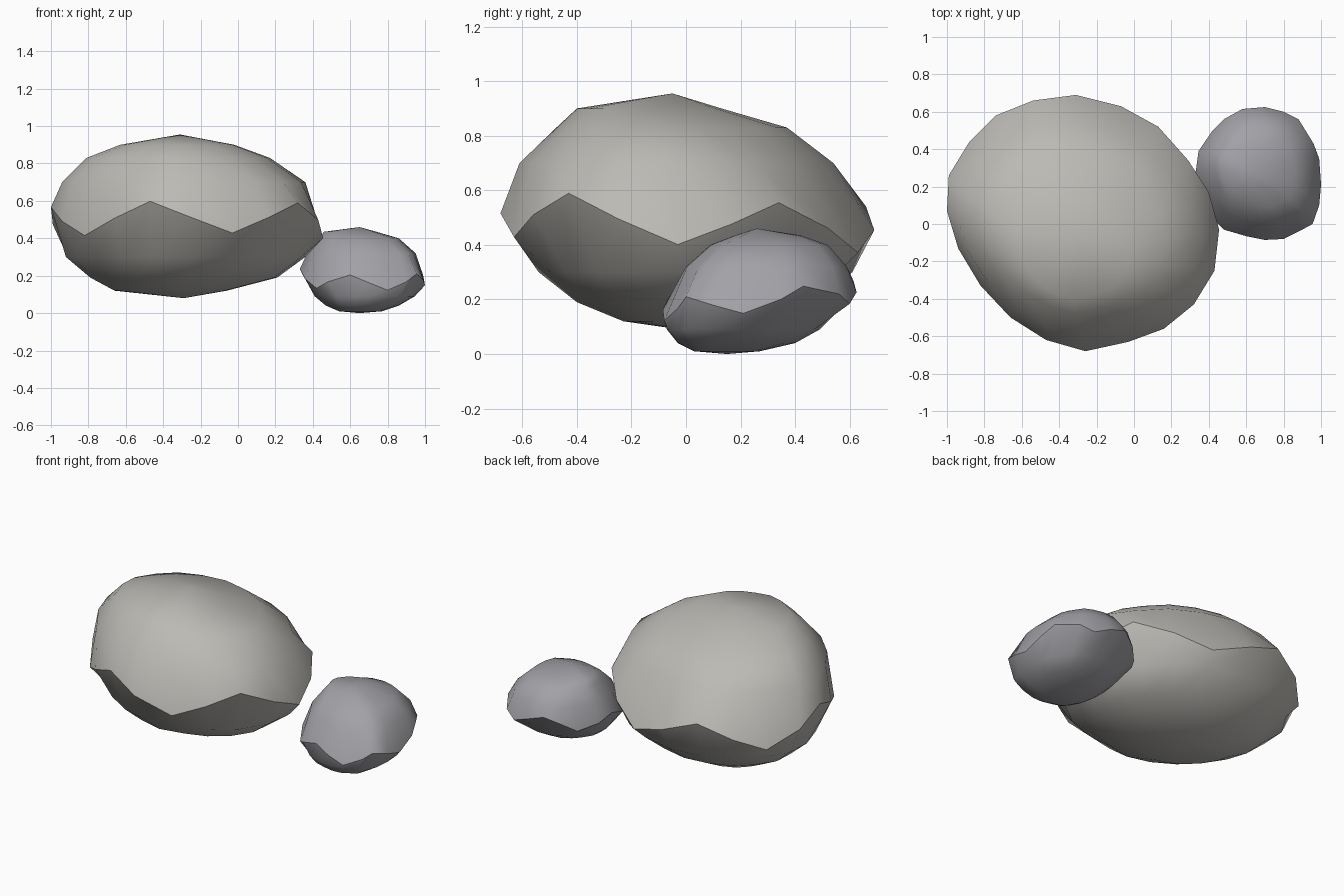
import bpy, bmesh
from math import cos, pi

if "Cube" in bpy.data.objects:
    bpy.data.objects.remove(bpy.data.objects["Cube"])


def boulder(name, outline, belt, upper, lower, top, bottom, colour):
    """Loft from a zigzag belt to both poles; upper/lower rings are (z, x0, x1, y0, y1)."""
    xs, ys = [p[0] for p in outline], [p[1] for p in outline]
    cx, cy = (min(xs) + max(xs)) / 2, (min(ys) + max(ys)) / 2
    hx, hy = (max(xs) - min(xs)) / 2, (max(ys) - min(ys)) / 2
    n = len(outline)
    base, tilt, zig = belt
    bm = bmesh.new()

    # widest line of the stone, rising and falling five times
    middle = [bm.verts.new((x, y, base + tilt * y + zig * cos(i * pi / 2)))
              for i, (x, y) in enumerate(outline)]

    def cap(rings, pole):
        previous = middle
        for z, x0, x1, y0, y1 in rings:
            ring = [bm.verts.new(((x0 + x1) / 2 + (x - cx) / hx * (x1 - x0) / 2,
                                  (y0 + y1) / 2 + (y - cy) / hy * (y1 - y0) / 2, z))
                    for x, y in outline]
            for i in range(n):
                j = (i + 1) % n
                bm.faces.new((previous[i], previous[j], ring[j], ring[i]))
            previous = ring
        tip = bm.verts.new(pole)
        for i in range(n):
            bm.faces.new((previous[i], previous[(i + 1) % n], tip))

    cap(upper, top)
    cap(lower, bottom)
    bmesh.ops.recalc_face_normals(bm, faces=bm.faces)
    for f in bm.faces:
        f.smooth = True
    # crisp crease along the zigzag
    for i in range(n):
        bm.edges.get((middle[i], middle[(i + 1) % n])).smooth = False

    mesh = bpy.data.meshes.new(name)
    bm.to_mesh(mesh)
    bm.free()
    mat = bpy.data.materials.new(name + "_stone")
    mat.diffuse_color = (*colour, 1)
    mat.use_nodes = True
    mat.node_tree.nodes["Principled BSDF"].inputs["Base Color"].default_value = mat.diffuse_color
    mesh.materials.append(mat)
    obj = bpy.data.objects.new(name, mesh)
    bpy.context.collection.objects.link(obj)
    return obj


# large warm grey rock
boulder(
    "large_rock",
    [(-1, .07), (-.99, .26), (-.88, .44), (-.74, .58), (-.54, .66),
     (-.31, .69), (-.07, .63), (.13, .52), (.29, .34), (.40, .17),
     (.455, -.03), (.43, -.25), (.32, -.43), (.16, -.56), (-.03, -.63),
     (-.26, -.68), (-.47, -.62), (-.66, -.50), (-.82, -.33), (-.94, -.13)],
    (.485, -.045, .085),
    [(.70, -.94, .36, -.61, .54), (.83, -.81, .17, -.475, .37), (.90, -.63, -.02, -.40, .13)],
    [(.30, -.92, .36, -.54, .61), (.19, -.79, .21, -.40, .47), (.12, -.66, -.06, -.23, .33)],
    (-.31, -.05, .955), (-.29, .05, .08), (.50, .49, .46))

# small cool grey rock
boulder(
    "small_rock",
    [(.33, .28), (.345, .39), (.42, .50), (.48, .56), (.58, .615),
     (.70, .625), (.80, .60), (.88, .56), (.96, .43), (.99, .35),
     (1, .21), (.99, .10), (.955, 0), (.90, -.03), (.80, -.08),
     (.70, -.085), (.60, -.065), (.48, -.03), (.42, .03), (.36, .14)],
    (.17, .09, .04),
    [(.32, .37, .95, 0, .59), (.40, .43, .86, .09, .52), (.435, .46, .74, .18, .42)],
    [(.09, .41, .945, -.07, .49), (.04, .47, .86, -.03, .40), (.01, .54, .77, .03, .27)],
    (.65, .26, .46), (.65, .15, 0), (.36, .36, .385))
